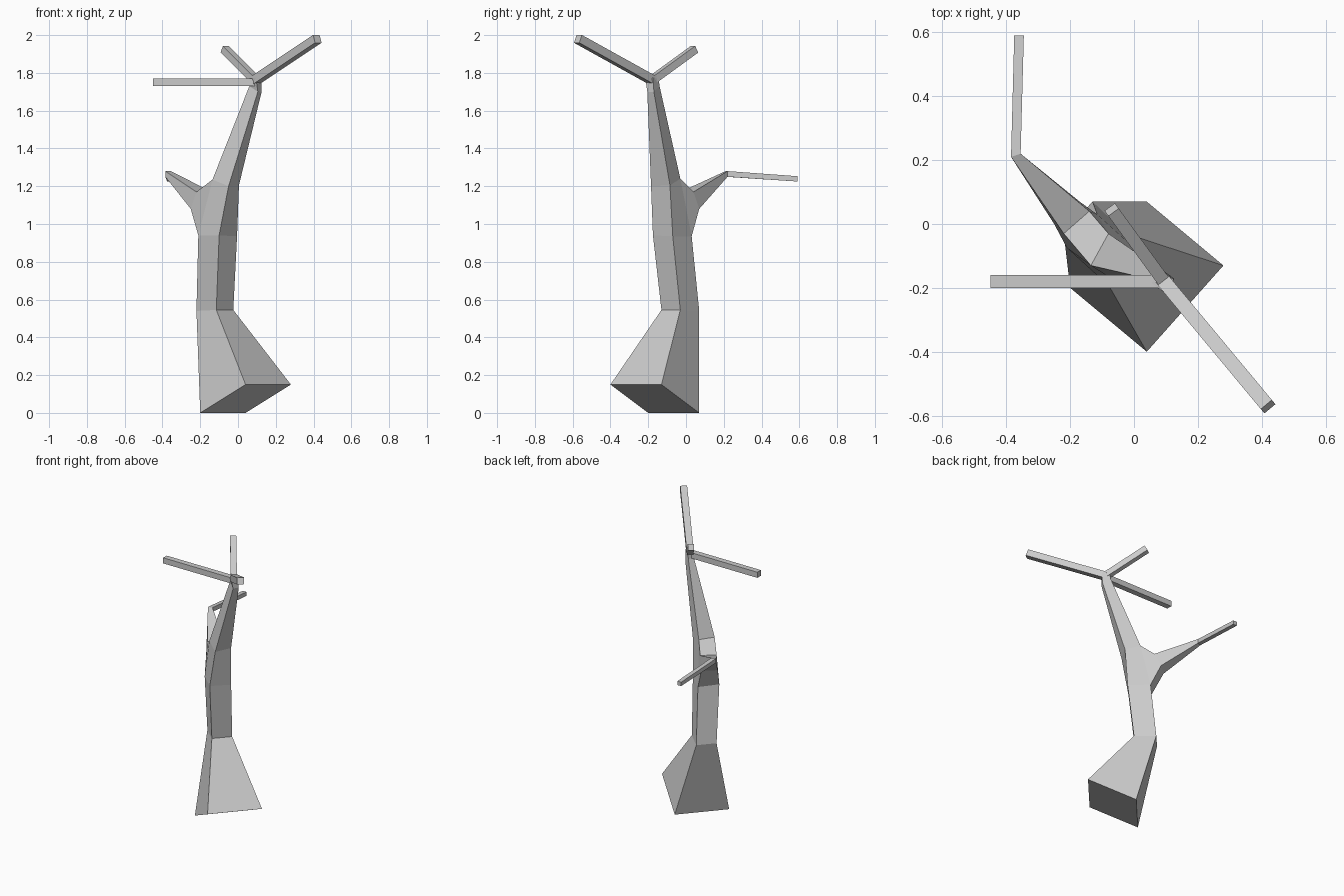
import bpy
import bmesh
from mathutils import Vector

default_cube = bpy.data.objects.get("Cube")
if default_cube:
    bpy.data.objects.remove(default_cube, do_unlink=True)

GREY = (0.6, 0.6, 0.6, 1.0)
bark = bpy.data.materials.new("grey_bark")
bark.use_nodes = True
bark.diffuse_color = GREY
shader = next(n for n in bark.node_tree.nodes if n.type == 'BSDF_PRINCIPLED')
shader.inputs["Base Color"].default_value = GREY


def ring(bm, corner, along, across):
    """Four corners of a parallelogram cross-section."""
    c, u, v = Vector(corner), Vector(along), Vector(across)
    return [bm.verts.new(p) for p in (c, c + u, c + u + v, c + v)]


def bridge(bm, lower, upper):
    """Join two four-sided rings with side faces."""
    for i in range(4):
        j = (i + 1) % 4
        bm.faces.new((lower[i], lower[j], upper[j], upper[i]))


def finish(bm, name):
    bmesh.ops.recalc_face_normals(bm, faces=bm.faces[:])
    mesh = bpy.data.meshes.new(name)
    bm.to_mesh(mesh)
    bm.free()
    mesh.materials.append(bark)
    obj = bpy.data.objects.new(name, mesh)
    bpy.context.collection.objects.link(obj)
    return obj


def branch(name, start, end, width):
    """Straight square bar between two points."""
    start, end = Vector(start), Vector(end)
    direction = (end - start).normalized()
    side = direction.cross(Vector((0, 0, 1))).normalized() * width
    up = side.cross(direction)
    bm = bmesh.new()
    rings = [ring(bm, p - side / 2 - up / 2, side, up) for p in (start, end)]
    bridge(bm, *rings)
    for cap in rings:
        bm.faces.new(cap)
    return finish(bm, name)


# Trunk: tilted flared foot, then a bent square column
bm = bmesh.new()
foot = ring(bm, (-0.2, -0.2, 0), (0.24, -0.2, 0.15), (0.24, 0.27, 0))
bend = ring(bm, (-0.22, -0.03, 0.54), (0.105, -0.1, 0.005), (0.09, 0.1, 0))
waist = ring(bm, (-0.21, -0.075, 0.94), (0.11, -0.1, 0), (0.095, 0.105, -0.005))
bm.faces.new(foot)
bridge(bm, foot, bend)
bridge(bm, bend, waist)

# Fork: the column splits into the upper trunk and a side limb
stem = ring(bm, (-0.135, -0.13, 1.235), (0.085, -0.055, -0.035), (0.055, 0.1, 0.005))
limb = ring(bm, (-0.25, 0, 1.08), (0.08, 0.07, 0), (0.03, -0.03, 0.09))
a, b, c, d = waist
stem_left, stem_front, stem_right, stem_back = stem
low_front, low_back, high_back, high_front = limb
for face in ((a, b, stem_front, stem_left), (a, stem_left, high_front, low_front),
             (b, c, stem_right, stem_front), (c, d, stem_back, stem_right),
             (d, low_back, high_back, stem_back), (d, a, low_front, low_back),
             (high_front, stem_left, stem_back, high_back)):
    bm.faces.new(face)

# Upper trunk narrows to a small hub
neck = ring(bm, (0.06, -0.175, 1.73), (0.045, -0.03, -0.03), (0.02, 0.035, 0))
hub = ring(bm, (0.055, -0.185, 1.77), (0.04, -0.03, 0), (0.03, 0.04, 0.005))
bridge(bm, stem, neck)
bridge(bm, neck, hub)
bm.faces.new(hub)

# Side limb narrows and turns backwards into a twig
elbow = ring(bm, (-0.385, 0.21, 1.25), (0.03, 0.01, 0), (0, 0, 0.03))
tip = ring(bm, (-0.375, 0.59, 1.225), (0.03, 0, 0), (0, 0, 0.028))
bridge(bm, limb, elbow)
bridge(bm, elbow, tip)
bm.faces.new(tip)
finish(bm, "trunk_and_side_limb")

# Three bare branches spreading from the hub
branch("right_branch", (0.09, -0.18, 1.75), (-0.45, -0.18, 1.75), 0.04)
branch("front_branch", (0.09, -0.175, 1.76), (0.42, -0.572, 1.98), 0.045)
branch("back_branch", (0.09, -0.175, 1.765), (-0.07, 0.045, 1.925), 0.04)
